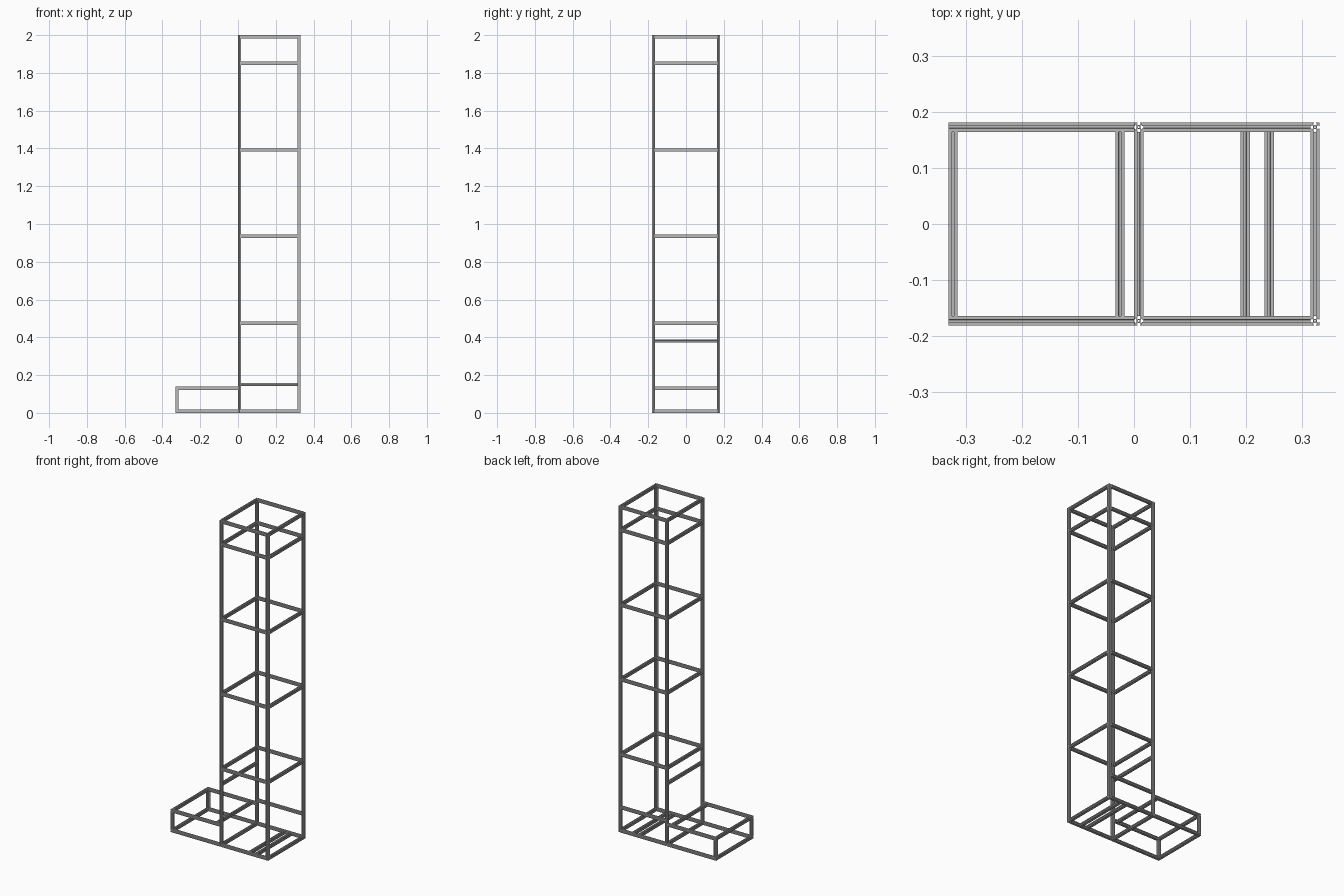
import bpy
import bmesh
from math import cos, sin, pi
from mathutils import Matrix, Vector

cube = bpy.data.objects.get("Cube")
if cube:
    bpy.data.objects.remove(cube, do_unlink=True)

W = 0.0168            # beam width
H = W / 2
X_END = 0.331         # outer half length
Y_RAIL = 0.181 - H    # centre line of the front and back rails
X_IN, X_OUT = H, X_END - H    # centre lines of the tower posts

aluminium = bpy.data.materials.new("aluminium grey")
aluminium.use_nodes = True
colour = (0.48, 0.48, 0.48, 1)
aluminium.diffuse_color = colour
aluminium.node_tree.nodes["Principled BSDF"].inputs["Base Color"].default_value = colour


def slot_profile():
    """Outline of a square beam with a T-slot on each side."""
    lip, slot, cavity, core = H * 0.74, H * 0.26, H * 0.56, H * 0.42
    half = [(H, slot), (lip, slot), (lip, cavity), (core, core * 0.5)]
    side = [(H, -H)] + [(x, -y) for x, y in half] + half[::-1]
    return [Matrix.Rotation(i * pi / 2, 2) @ Vector(p) for i in range(4) for p in side]


def beam(name, start, end):
    """Slotted beam between two points on its centre line."""
    start, end = Vector(start), Vector(end)
    bm = bmesh.new()
    bore = [(H * 0.2 * cos(i * pi / 4), H * 0.2 * sin(i * pi / 4)) for i in range(8)]
    edges = []
    for loop in (slot_profile(), bore):
        vs = [bm.verts.new((p[0], p[1], 0)) for p in loop]
        edges += [bm.edges.new((vs[i - 1], vs[i])) for i in range(len(vs))]
    bmesh.ops.triangle_fill(bm, edges=edges, use_beauty=True)
    ext = bmesh.ops.extrude_face_region(bm, geom=bm.faces[:], use_keep_orig=True)
    top = [v for v in ext["geom"] if isinstance(v, bmesh.types.BMVert)]
    bmesh.ops.translate(bm, verts=top, vec=(0, 0, (end - start).length))
    bmesh.ops.recalc_face_normals(bm, faces=bm.faces[:])
    mesh = bpy.data.meshes.new(name)
    bm.to_mesh(mesh)
    bm.free()
    mesh.materials.append(aluminium)
    obj = bpy.data.objects.new(name, mesh)
    turn = Vector((0, 0, 1)).rotation_difference((end - start).normalized())
    obj.matrix_world = Matrix.Translation(start) @ turn.to_matrix().to_4x4()
    bpy.context.collection.objects.link(obj)


def cross_rail(name, x, z):
    beam(name, (x, H - 0.181 + H, z), (x, Y_RAIL - H, z))


def long_rail(name, x0, x1, y, z):
    beam(name, (x0, y, z), (x1, y, z))


LOW_Z, BASE_Z = H, 0.13
LEVELS = [LOW_Z, 0.475, 0.935, 1.392, 1.851, 2 - H]

for side, y in (("front", -Y_RAIL), ("back", Y_RAIL)):
    # Tower posts and the rails between them
    for end, x in (("inner", X_IN), ("outer", X_OUT)):
        beam(f"{side}_{end}_post", (x, y, 0), (x, y, 2))
    for i, z in enumerate(LEVELS):
        long_rail(f"{side}_tower_rail_{i}", X_IN + H, X_OUT - H, y, z)
    # Low base extension
    long_rail(f"{side}_base_lower_rail", -X_END, 0, y, LOW_Z)
    long_rail(f"{side}_base_upper_rail", -X_END, 0, y, BASE_Z)
    beam(f"{side}_base_post", (-X_OUT, y, W), (-X_OUT, y, BASE_Z - H))

# Cross rails of the tower
for i, z in enumerate(LEVELS):
    cross_rail(f"inner_cross_rail_{i}", X_IN, z)
    cross_rail(f"outer_cross_rail_{i}", X_OUT, z)

# Cross rails of the base
cross_rail("base_end_lower_rail", -X_OUT, LOW_Z)
cross_rail("base_end_upper_rail", -X_OUT, BASE_Z)
cross_rail("base_inner_upper_rail", -0.025, BASE_Z)

# Extra supports inside the tower
cross_rail("floor_support_inner", 0.198, LOW_Z)
cross_rail("floor_support_outer", 0.241, LOW_Z)
cross_rail("inner_side_brace", X_IN, 0.38)
long_rail("back_brace", X_IN + H, X_OUT - H, Y_RAIL, 0.151)
